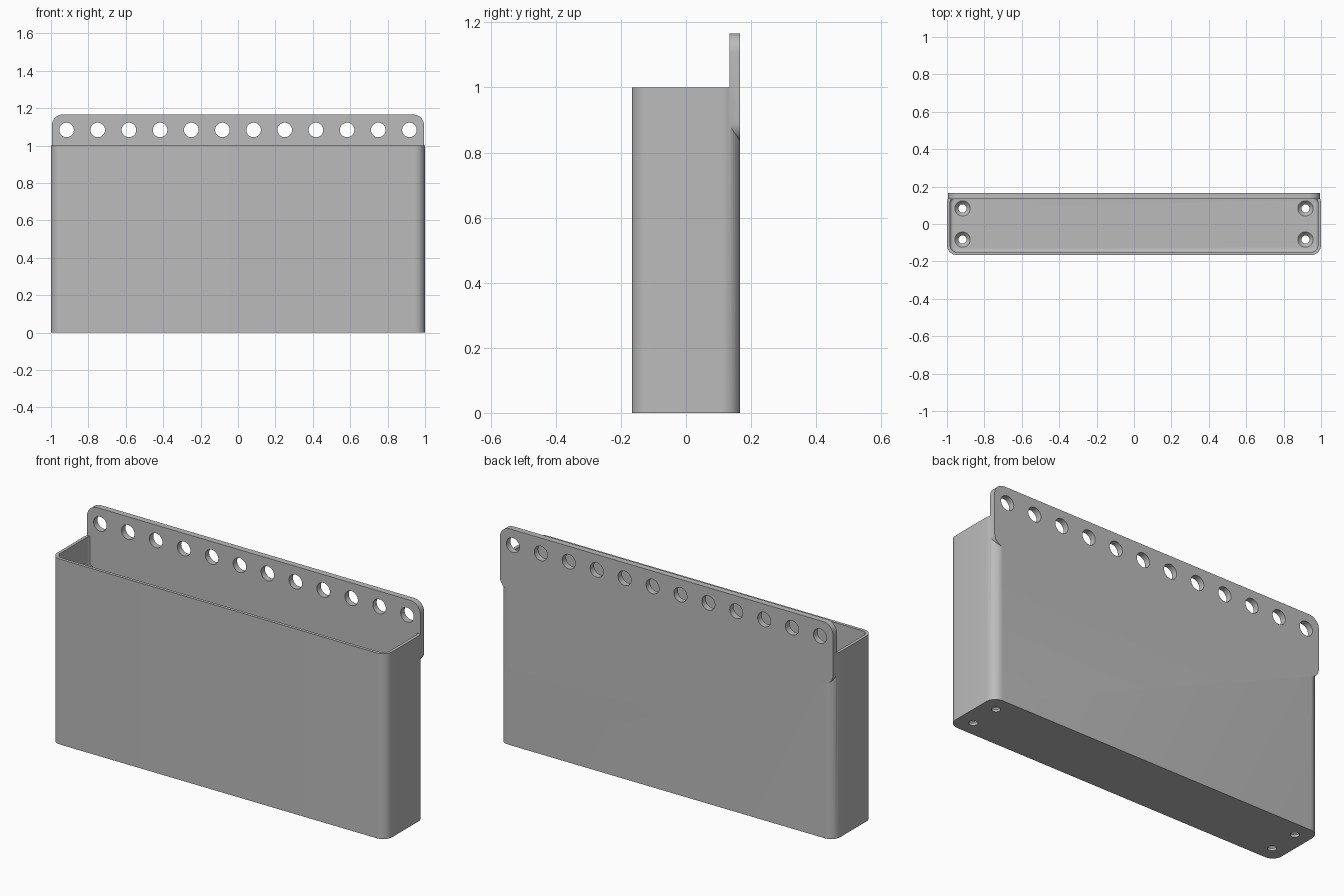
import bpy, bmesh, math

if "Cube" in bpy.data.objects:
    bpy.data.objects.remove(bpy.data.objects["Cube"], do_unlink=True)

grey = bpy.data.materials.new("plain_grey")
grey.use_nodes = True
COLOUR = (0.5, 0.5, 0.5, 1)
grey.diffuse_color = COLOUR
grey.node_tree.nodes["Principled BSDF"].inputs["Base Color"].default_value = COLOUR

HALF_X, HALF_Y = 1.0, 0.1667
WALL, FLOOR, PLATE = 0.0167, 0.0333, 0.0333
PITCH = 1 / 6


def rounded_rect(hx, hy, r, steps=10):
    pts = []
    for i, (sx, sy) in enumerate([(1, 1), (-1, 1), (-1, -1), (1, -1)]):
        for k in range(steps + 1):
            a = math.pi / 2 * (i + k / steps)
            pts.append((sx * (hx - r) + r * math.cos(a), sy * (hy - r) + r * math.sin(a)))
    return pts


def circle(r, steps=40):
    return [(r * math.cos(2 * math.pi * k / steps), r * math.sin(2 * math.pi * k / steps))
            for k in range(steps)]


def loft(name, layers, location=(0, 0, 0), upright=False):
    """Closed solid through a stack of (outline, height) layers."""
    bm = bmesh.new()
    rings = [[bm.verts.new((x, y, z)) for x, y in outline] for outline, z in layers]
    for low, high in zip(rings, rings[1:]):
        for i in range(len(low)):
            j = (i + 1) % len(low)
            bm.faces.new((low[i], low[j], high[j], high[i]))
    bm.faces.new(rings[0][::-1])
    bm.faces.new(rings[-1])
    mesh = bpy.data.meshes.new(name)
    bm.to_mesh(mesh)
    bm.free()
    mesh.materials.append(grey)
    ob = bpy.data.objects.new(name, mesh)
    bpy.context.collection.objects.link(ob)
    ob.location = location
    if upright:
        ob.rotation_euler.x = math.pi / 2
    return ob


def combine(target, other, operation):
    bpy.context.view_layer.update()
    mod = target.modifiers.new(operation, 'BOOLEAN')
    mod.operation, mod.object, mod.solver = operation, other, 'EXACT'
    bpy.ops.object.select_all(action='DESELECT')
    bpy.context.view_layer.objects.active = target
    target.select_set(True)
    bpy.ops.object.modifier_apply(modifier=mod.name)
    bpy.data.objects.remove(other, do_unlink=True)


# Outer shell with rounded vertical corners
outer = rounded_rect(HALF_X, HALF_Y, 0.055)
bin_body = loft("wall_bin", [(outer, 0), (outer, 1)])

# Hollow with a small fillet round the floor
fillet = 0.0167
layers = []
for k in range(6):
    a = math.pi / 2 * k / 5
    inset = WALL + fillet * (1 - math.sin(a))
    layers.append((rounded_rect(HALF_X - inset, HALF_Y - inset, 0.055 - inset),
                   FLOOR + fillet * (1 - math.cos(a))))
layers.append((rounded_rect(HALF_X - WALL, HALF_Y - WALL, 0.055 - WALL), 1.1))
combine(bin_body, loft("hollow_cutter", layers), 'DIFFERENCE')

# Mounting plate along the back, rounded at all four corners
plate_outline = rounded_rect(0.995, PITCH, 0.06)
plate = loft("mounting_plate", [(plate_outline, 0), (plate_outline, PLATE)],
             (0, HALF_Y, 1), True)
combine(bin_body, plate, 'UNION')

# Row of twelve holes in the plate
for i in range(12):
    hole = loft("plate_hole_cutter", [(circle(0.039), -0.05), (circle(0.039), 0.05)],
                ((i - 5.5) * PITCH, HALF_Y - PLATE / 2, 1 + PITCH / 2), True)
    combine(bin_body, hole, 'DIFFERENCE')

# Countersunk screw holes in the floor corners
for x in (-5.5 * PITCH, 5.5 * PITCH):
    for y in (-PITCH / 2, PITCH / 2):
        screw = loft("screw_hole_cutter", [(circle(0.022), -0.02), (circle(0.022), 0.013),
                                           (circle(0.041), FLOOR), (circle(0.041), 0.06)],
                     (x, y, 0))
        combine(bin_body, screw, 'DIFFERENCE')

bpy.ops.object.select_all(action='DESELECT')
bpy.context.view_layer.objects.active = bin_body
bin_body.select_set(True)
bpy.ops.object.shade_smooth_by_angle(angle=math.radians(30))
